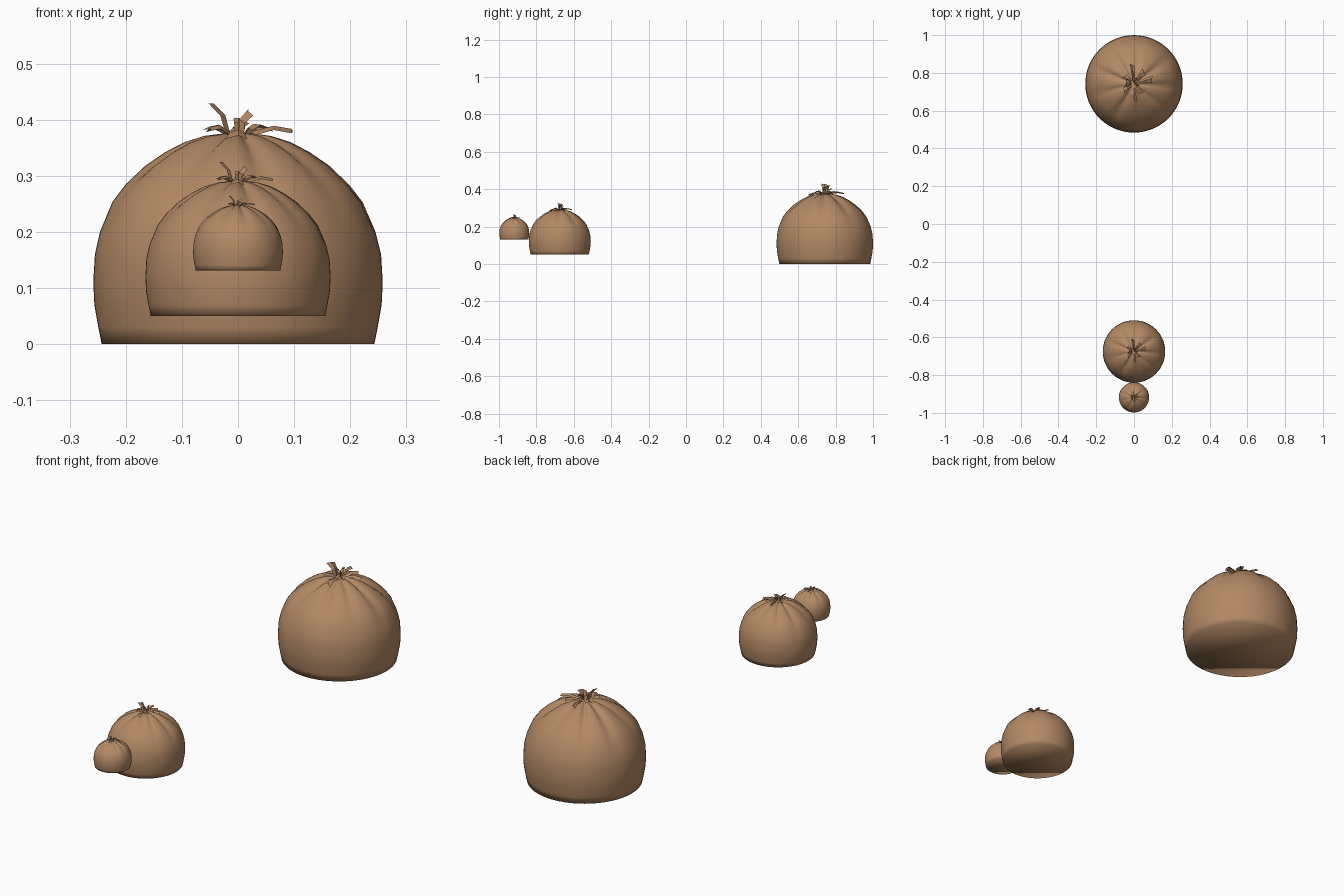
import bpy, bmesh, math
from mathutils import Vector

if "Cube" in bpy.data.objects:
    bpy.data.objects.remove(bpy.data.objects["Cube"])

mat = bpy.data.materials.new("brown cloth")
mat.diffuse_color = (0.45, 0.25, 0.13, 1)
mat.use_nodes = True
mat.node_tree.nodes["Principled BSDF"].inputs["Base Color"].default_value = mat.diffuse_color

# Sack outline (radius, height) and pleat strength at each ring
PROFILE = [(0.243, 0, 0), (0.249, 0.03, 0), (0.256, 0.07, 0), (0.258, 0.11, 0),
           (0.255, 0.16, 0), (0.246, 0.2, 0.1), (0.224, 0.253, 0.35), (0.2, 0.285, 0.6),
           (0.165, 0.318, 0.85), (0.13, 0.342, 1), (0.095, 0.36, 1), (0.06, 0.371, 0.8),
           (0.03, 0.375, 0.4)]
SEGS = 72
# Loose cloth ends: heading (deg), lift (deg), length, tip width, root radius
FLAPS = [(175, 62, 0.06, 0.048, 0.02), (20, 68, 0.045, 0.034, 0.008), (15, 4, 0.075, 0.035, 0.025),
         (50, 8, 0.06, 0.035, 0.025), (95, 2, 0.07, 0.022, 0.03), (140, 12, 0.045, 0.03, 0.02),
         (215, 10, 0.045, 0.032, 0.02), (268, -6, 0.06, 0.04, 0.025), (310, 16, 0.045, 0.03, 0.02),
         (80, 50, 0.035, 0.03, 0.012)]


def make_object(name, bm, loc, scale, smooth):
    bmesh.ops.recalc_face_normals(bm, faces=bm.faces)
    me = bpy.data.meshes.new(name)
    bm.to_mesh(me)
    bm.free()
    me.materials.append(mat)
    for p in me.polygons:
        p.use_smooth = smooth
    ob = bpy.data.objects.new(name, me)
    ob.location = loc
    ob.scale = (scale,) * 3
    bpy.context.collection.objects.link(ob)


def sack_body(name, loc, scale):
    bm = bmesh.new()
    rings = []
    for r, z, k in PROFILE:
        ring = []
        for i in range(SEGS):
            a = 2 * math.pi * i / SEGS
            # narrow irregular grooves gathered towards the tie
            g = (0.5 + 0.5 * math.cos(9 * a + 0.7 * math.sin(2 * a + 1))) ** 3
            d = 0.055 * k * g * (0.75 + 0.25 * math.sin(a * 3 + 0.5))
            s = 1 - d
            ring.append(bm.verts.new((r * s * math.cos(a), r * s * math.sin(a),
                                      0.11 + (z - 0.11) * s)))
        rings.append(ring)
    for lo, hi in zip(rings, rings[1:]):
        for i in range(SEGS):
            j = (i + 1) % SEGS
            bm.faces.new((lo[i], lo[j], hi[j], hi[i]))
    bm.faces.new(rings[0][::-1])
    bm.faces.new(rings[-1])
    make_object(name, bm, loc, scale, True)


def tied_ends(name, loc, scale):
    bm = bmesh.new()
    for head, lift, length, width, root in FLAPS:
        h, e = math.radians(head), math.radians(lift)
        out = Vector((math.cos(h), math.sin(h), 0))
        side = Vector((-math.sin(h), math.cos(h), 0))
        along = out * math.cos(e) + Vector((0, 0, math.sin(e)))
        up = side.cross(along) * -1
        rows = []
        for t, w, bend in ((0, 0.5, 0), (0.55, 0.7, 0.008), (1, 1, 0)):
            c = out * root + Vector((0, 0, 0.371)) + along * length * t + up * bend
            rows.append([bm.verts.new(c + side * (u * w * width / 2) + up * (0.009 * (1 - abs(u)))
                                      + along * (0.006 * u * t)) for u in (-1, 0.2, 1)])
        for a, b in zip(rows, rows[1:]):
            for i in range(2):
                bm.faces.new((a[i], a[i + 1], b[i + 1], b[i]))
    bmesh.ops.solidify(bm, geom=bm.faces[:], thickness=0.003)
    make_object(name, bm, loc, scale, False)


# Three sacks of falling size
for label, y, z, s in (("large", 0.742, 0, 1), ("medium", -0.675, 0.05, 0.64),
                       ("small", -0.918, 0.131, 0.31)):
    sack_body(label + "_sack", (0, y, z), s)
    tied_ends(label + "_sack_tied_ends", (0, y, z), s)
